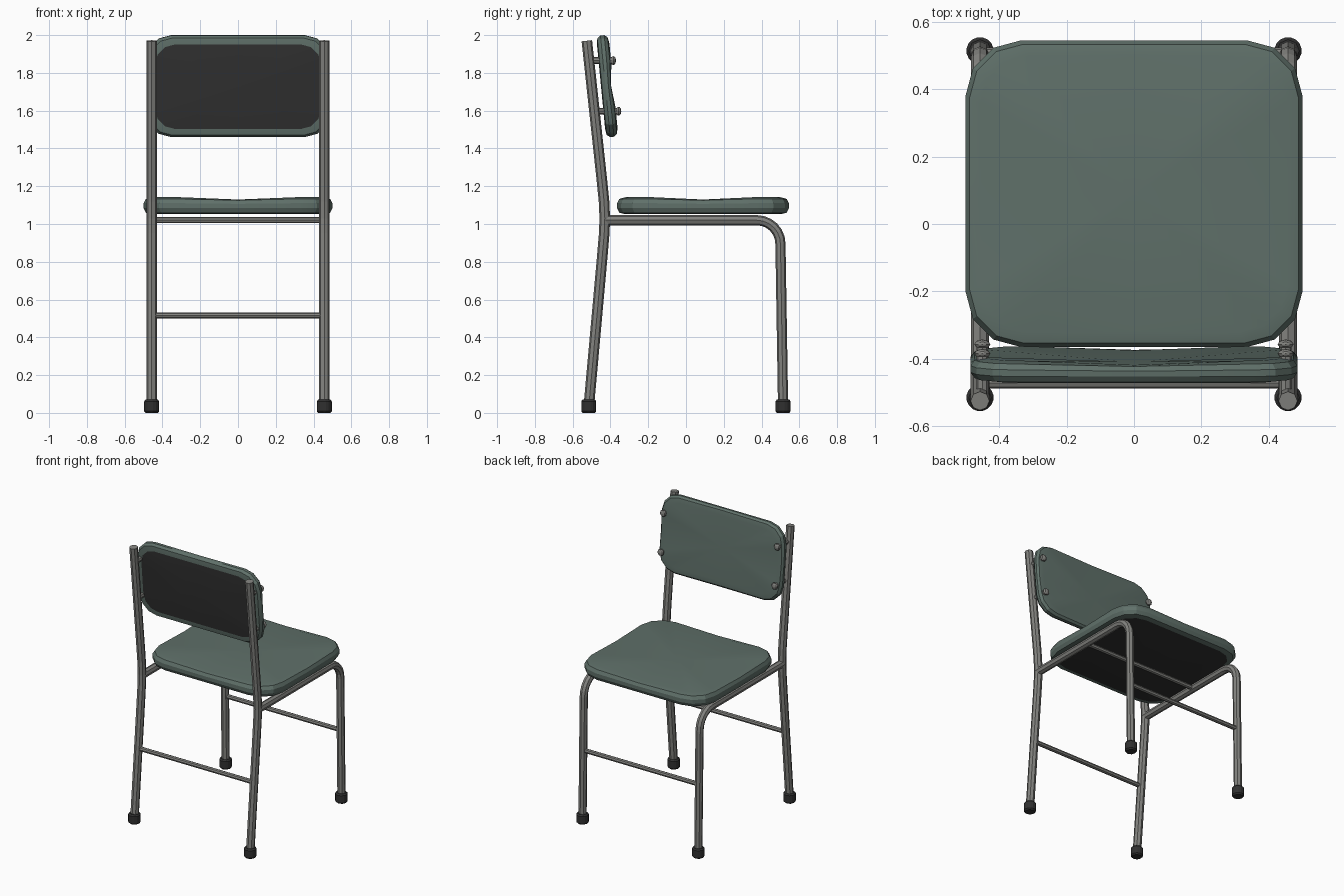
import bpy, bmesh, math
from mathutils import Matrix

cube = bpy.data.objects.get("Cube")
if cube:
    bpy.data.objects.remove(cube, do_unlink=True)


def material(name, rgb):
    m = bpy.data.materials.new(name)
    m.diffuse_color = (*rgb, 1)
    m.use_nodes = True
    m.node_tree.nodes["Principled BSDF"].inputs["Base Color"].default_value = (*rgb, 1)
    return m


GREEN = material("grey_green", (0.115, 0.162, 0.142))
DARK = material("charcoal", (0.030, 0.030, 0.030))
METAL = material("grey_metal", (0.225, 0.225, 0.212))


def select_only(ob):
    bpy.ops.object.select_all(action='DESELECT')
    ob.select_set(True)
    bpy.context.view_layer.objects.active = ob


def tube(name, pts, radius, mat=METAL):
    """Eight-sided capped tube along a path."""
    cu = bpy.data.curves.new(name, 'CURVE')
    cu.dimensions = '3D'
    cu.bevel_depth = radius
    cu.bevel_resolution = 2
    cu.use_fill_caps = True
    sp = cu.splines.new('POLY')
    sp.points.add(len(pts) - 1)
    for p, co in zip(sp.points, pts):
        p.co = (*co, 1)
    sp.use_smooth = False
    cu.materials.append(mat)
    ob = bpy.data.objects.new(name, cu)
    bpy.context.collection.objects.link(ob)
    select_only(ob)
    bpy.ops.object.convert(target='MESH')
    return ob


def outline(hx, hy, r, steps=3):
    """Rounded rectangle with a point in the middle of each side."""
    pts = []
    for i, (sx, sy) in enumerate([(1, 1), (-1, 1), (-1, -1), (1, -1)]):
        for k in range(steps + 1):
            a = math.radians(90 * i + 90 * k / steps)
            pts.append((sx * (hx - r) + r * math.cos(a), sy * (hy - r) + r * math.sin(a), False))
        pts.append([(0, hy, True), (-hx, 0, True), (0, -hy, True), (hx, 0, True)][i])
    return pts


def panel(name, hx, hy, r, thick, dip, matrix):
    """Dished cushion panel: green shell, dark underside."""
    bm = bmesh.new()
    # inset, height fraction, share of the mid-side dip
    layers = [(0.045, 0.0, 0), (0.012, 0.08, 0), (0.0, 0.35, 0),
              (0.0, 0.65, 0.3), (0.012, 0.9, 0.6), (0.045, 1.0, 1)]
    rings = []
    for inset, h, share in layers:
        rings.append([bm.verts.new((x, y, (h - 0.5) * thick - (dip * 0.5 * share if mid else 0)))
                      for x, y, mid in outline(hx - inset, hy - inset, r - inset * 0.5)])
    n = len(rings[0])
    for a, b in zip(rings, rings[1:]):
        for i in range(n):
            j = (i + 1) % n
            bm.faces.new((a[i], a[j], b[j], b[i]))
    top = bm.verts.new((0, 0, thick / 2 - dip))
    low = bm.verts.new((0, 0, -thick / 2 + 0.008))
    for i in range(n):
        j = (i + 1) % n
        bm.faces.new((rings[-1][i], rings[-1][j], top))
        bm.faces.new((rings[0][j], rings[0][i], low)).material_index = 1
    bmesh.ops.recalc_face_normals(bm, faces=bm.faces)
    bm.transform(matrix)
    me = bpy.data.meshes.new(name)
    bm.to_mesh(me)
    bm.free()
    me.materials.append(GREEN)
    me.materials.append(DARK)
    ob = bpy.data.objects.new(name, me)
    bpy.context.collection.objects.link(ob)
    select_only(ob)
    bpy.ops.object.shade_smooth_by_angle(angle=math.radians(20))


# Seat and backrest
panel("seat", 0.5, 0.455, 0.165, 0.09, 0.025, Matrix.Translation((0, 0.09, 1.097)))
panel("backrest", 0.485, 0.27, 0.13, 0.066, 0.025,
      Matrix.Translation((0, -0.417, 1.73)) @ Matrix.Rotation(math.radians(-84.5), 4, 'X'))

# Frame paths in the side plane (y, z)
post_path = [(-0.515, 0.03), (-0.444, 0.82), (-0.433, 0.95), (-0.430, 1.03),
             (-0.434, 1.12), (-0.444, 1.22), (-0.525, 1.97)]
bend = [(0.375 + 0.125 * math.sin(a), 0.895 + 0.125 * math.cos(a))
        for a in (math.radians(d) for d in range(0, 91, 15))]
leg_path = [(-0.43, 1.02)] + bend + [(0.514, 0.03)]

X = 0.457
for side, s in (("left", 1), ("right", -1)):
    tube(f"back_post_{side}", [(s * X, y, z) for y, z in post_path], 0.028)
    tube(f"front_leg_{side}", [(s * X, y, z) for y, z in leg_path], 0.027)
    # Rubber feet
    for end, y in (("back", -0.515), ("front", 0.514)):
        bpy.ops.mesh.primitive_cylinder_add(vertices=8, radius=0.043, depth=0.07,
                                            location=(s * X, y, 0.035))
        foot = bpy.context.object
        foot.name = f"{end}_foot_{side}"
        foot.data.materials.append(DARK)
        bev = foot.modifiers.new("bevel", 'BEVEL')
        bev.width = 0.009
        bev.segments = 1
    # Bolts holding the backrest
    for level, z, y0, y1 in (("lower", 1.597, -0.483, -0.357), ("upper", 1.865, -0.512, -0.385)):
        tube(f"{level}_bolt_{side}", [(s * 0.45, y0, z), (s * 0.45, y1, z)], 0.018)
        bpy.ops.mesh.primitive_uv_sphere_add(segments=8, ring_count=6, radius=0.024,
                                             location=(s * 0.45, y1, z))
        head = bpy.context.object
        head.name = f"{level}_bolt_head_{side}"
        head.scale.y = 0.6
        head.data.materials.append(METAL)

# Crossbars
for name, y, z in (("back_crossbar", -0.472, 0.515), ("front_crossbar", 0.507, 0.515),
                   ("seat_crossbar", 0.06, 1.02)):
    tube(name, [(-X, y, z), (X, y, z)], 0.016)
